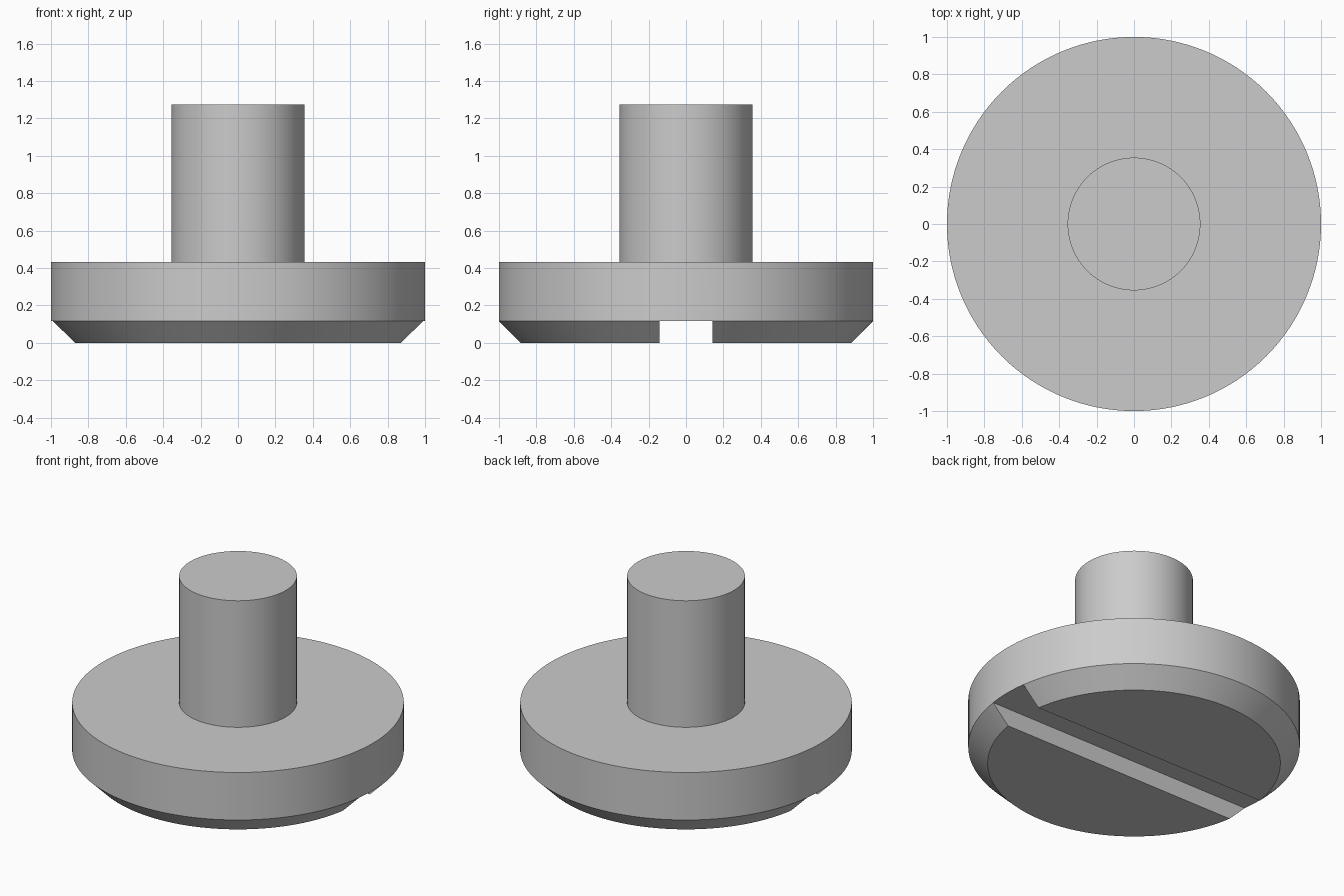
import bpy, bmesh, math
from mathutils import Matrix

cube = bpy.data.objects.get("Cube")
if cube:
    bpy.data.objects.remove(cube, do_unlink=True)

STEM_R, HEAD_R, CHAMFER = 0.355, 1.0, 0.117
HEAD_TOP, STEM_TOP = 0.433, 1.275
SLOT_HALF = 0.142
SEGMENTS = 128

steel = bpy.data.materials.new("plain grey steel")
GREY = (0.6, 0.6, 0.6, 1.0)
steel.use_nodes = True
steel.diffuse_color = GREY
steel.node_tree.nodes["Principled BSDF"].inputs["Base Color"].default_value = GREY


def make_object(name, bm):
    mesh = bpy.data.meshes.new(name)
    bmesh.ops.recalc_face_normals(bm, faces=bm.faces)
    bm.to_mesh(mesh)
    bm.free()
    mesh.materials.append(steel)
    obj = bpy.data.objects.new(name, mesh)
    bpy.context.collection.objects.link(obj)
    return obj


def lathe(name, profile):
    """Revolve (radius, height) points around z and cap both ends."""
    bm = bmesh.new()
    rings = []
    for r, z in profile:
        angles = [2 * math.pi * i / SEGMENTS for i in range(SEGMENTS)]
        rings.append([bm.verts.new((r * math.cos(a), r * math.sin(a), z)) for a in angles])
    for low, high in zip(rings, rings[1:]):
        for i in range(SEGMENTS):
            j = (i + 1) % SEGMENTS
            bm.faces.new((low[i], low[j], high[j], high[i]))
    bm.faces.new(rings[0][::-1])
    bm.faces.new(rings[-1])
    return make_object(name, bm)


# Chamfered head and stem as one turned piece
screw = lathe("slotted_screw", [
    (HEAD_R - CHAMFER, 0), (HEAD_R, CHAMFER), (HEAD_R, HEAD_TOP),
    (STEM_R, HEAD_TOP), (STEM_R, STEM_TOP)])

# Driver slot across the underside, as deep as the chamfer
bm = bmesh.new()
depth = CHAMFER + 0.001
bmesh.ops.create_cube(bm, size=2, matrix=Matrix.Diagonal((1.5, SLOT_HALF, depth, 1)))
cutter = make_object("slot_cutter", bm)
cutter.hide_render = True
cutter.hide_viewport = True

slot = screw.modifiers.new("driver_slot", 'BOOLEAN')
slot.operation = 'DIFFERENCE'
slot.solver = 'EXACT'
slot.object = cutter

# Bake the slot, then smooth the round walls and keep the edges sharp
bpy.context.view_layer.objects.active = screw
screw.select_set(True)
bpy.ops.object.modifier_apply(modifier=slot.name)
bpy.data.objects.remove(cutter, do_unlink=True)
bpy.ops.object.shade_smooth_by_angle(angle=math.radians(30))
